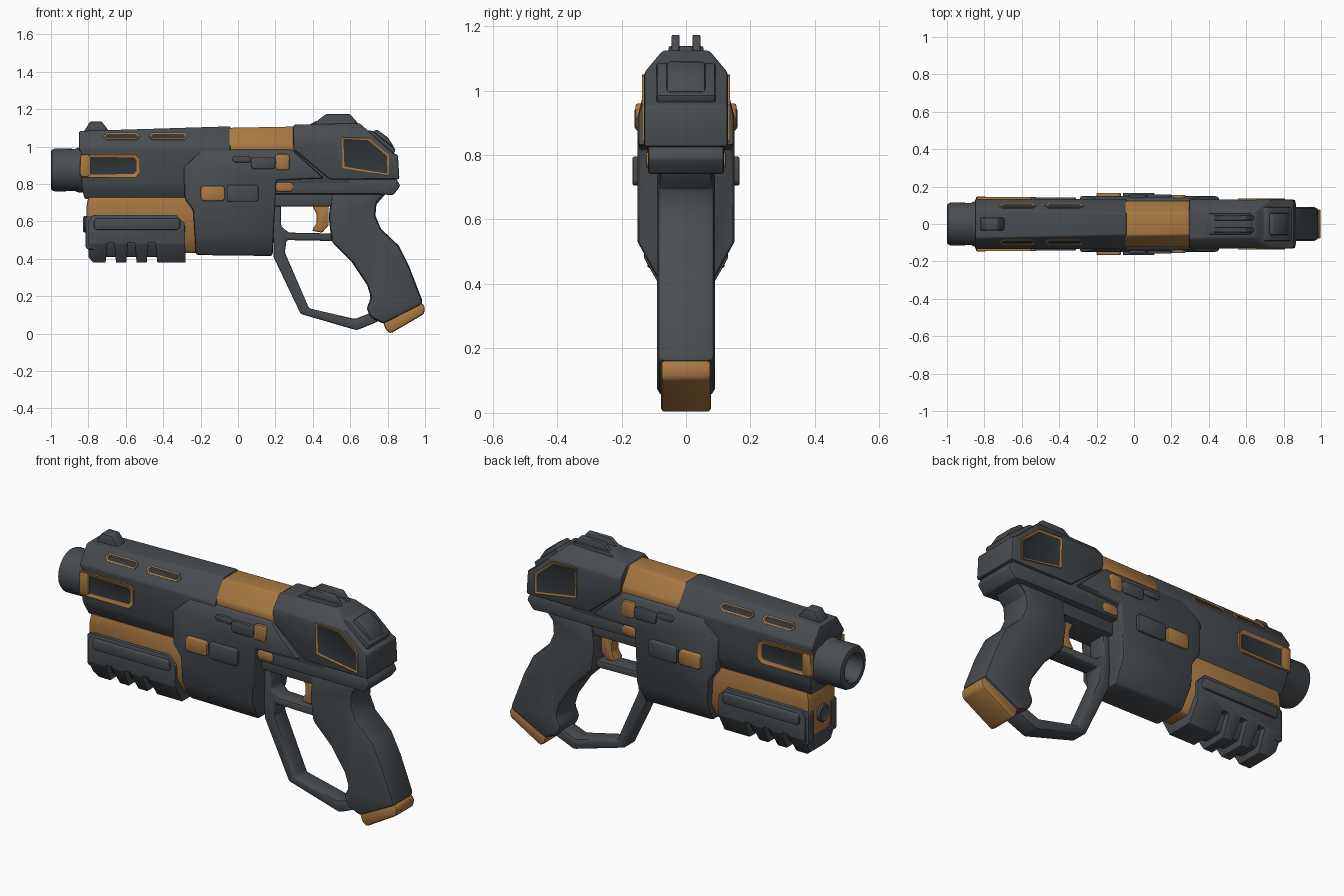
import bpy, bmesh, math
from mathutils import Matrix, Vector


def material(name, rgb):
    m = bpy.data.materials.new(name)
    m.diffuse_color = (*rgb, 1)
    return m


DARK = material("dark_grey", (0.065, 0.074, 0.082))
DEEP = material("deep_grey", (0.03, 0.035, 0.04))
ORANGE = material("orange", (0.40, 0.19, 0.055))


def finish(bm, name, mats, mirror=False):
    me = bpy.data.meshes.new(name)
    bm.to_mesh(me)
    bm.free()
    ob = bpy.data.objects.new(name, me)
    bpy.context.collection.objects.link(ob)
    for m in mats:
        me.materials.append(m)
    bpy.ops.object.select_all(action='DESELECT')
    ob.select_set(True)
    bpy.context.view_layer.objects.active = ob
    bpy.ops.object.shade_smooth_by_angle(angle=math.radians(38))
    if mirror:
        mod = ob.modifiers.new("Mirror", 'MIRROR')
        mod.use_axis = (False, True, False)
        mod.use_mirror_merge = False
    return ob


def extrude_profile(pts, y0, y1):
    bm = bmesh.new()
    face = bm.faces.new([bm.verts.new((x, y0, z)) for x, z in pts])
    new = bmesh.ops.extrude_face_region(bm, geom=[face])['geom']
    for v in new:
        if isinstance(v, bmesh.types.BMVert):
            v.co.y = y1
    if not any(len(f.verts) == len(pts) and abs(f.calc_center_median().y - y0) < 1e-6 for f in bm.faces):
        bm.faces.new([v for v in bm.verts if abs(v.co.y - y0) < 1e-6])
    bmesh.ops.recalc_face_normals(bm, faces=bm.faces[:])
    return bm


def prism(name, pts, y0, y1, mat=DARK, bevel=0.01, cuts=(), mirror=False):
    """Side profile (x, z) extruded along y; cuts are (y, z, ny, nz) planes on both sides."""
    bm = extrude_profile(pts, y0, y1)
    for y, z, ny, nz in cuts:
        for s in (1, -1):
            bmesh.ops.bisect_plane(bm, geom=bm.verts[:] + bm.edges[:] + bm.faces[:], dist=1e-5,
                                   plane_co=(0, s * y, z), plane_no=(0, s * ny, nz), clear_outer=True)
            bmesh.ops.holes_fill(bm, edges=[e for e in bm.edges if e.is_boundary], sides=0)
    bmesh.ops.recalc_face_normals(bm, faces=bm.faces[:])
    if bevel:
        edges = [e for e in bm.edges if e.calc_face_angle(0) > 0.5]
        bmesh.ops.bevel(bm, geom=edges, offset=bevel, segments=2, profile=0.5,
                        affect='EDGES', clamp_overlap=True)
    return finish(bm, name, [mat], mirror)


def solid(name, pts, half, **kw):
    return prism(name, pts, -half, half, **kw)


def side_box(name, x0, x1, z0, z1, y0, y1, mat=DARK):
    c = 0.012
    pts = [(x0 + c, z0), (x1 - c, z0), (x1, z0 + c), (x1, z1 - c),
           (x1 - c, z1), (x0 + c, z1), (x0, z1 - c), (x0, z0 + c)]
    return prism(name, pts, y0, y1, mat=mat, bevel=0.006, mirror=True)


def framed_panel(name, pts, y0, y1, rim, depth, matrix=None):
    """Orange rim around a recessed dark panel, on both sides."""
    bm = extrude_profile(pts, y0, y1)
    face = max((f for f in bm.faces if abs(f.normal.y) > 0.9), key=lambda f: f.calc_center_median().y)
    bmesh.ops.inset_individual(bm, faces=[face], thickness=rim, depth=-depth)
    face.material_index = 1
    if matrix:
        bm.transform(matrix)
    return finish(bm, name, [ORANGE, DEEP], mirror=True)


def lathe(name, pts, z, mat=DARK):
    """(x, radius) outline turned about an axis along x."""
    bm = bmesh.new()
    vs = [bm.verts.new((x, 0, z + r)) for x, r in pts]
    es = [bm.edges.new(p) for p in zip(vs, vs[1:])]
    bmesh.ops.spin(bm, geom=vs + es, cent=(0, 0, z), axis=(1, 0, 0), angle=math.tau, steps=40)
    bmesh.ops.remove_doubles(bm, verts=bm.verts[:], dist=1e-5)
    bmesh.ops.recalc_face_normals(bm, faces=bm.faces[:])
    return finish(bm, name, [mat])


# Barrel with hollow bore
lathe("barrel", [(-0.78, 0.12), (-0.855, 0.12), (-0.87, 0.113), (-0.98, 0.115), (-0.995, 0.108), (-1, 0.098),
                 (-1, 0.078), (-0.985, 0.068), (-0.8, 0.066), (-0.8, 0)], 0.875)

# Slide, orange band and rear housing
solid("slide", [(-0.85, 1.083), (-0.04, 1.108), (-0.04, 0.72), (-0.82, 0.72), (-0.835, 0.78), (-0.838, 0.97),
                (-0.85, 0.98)], 0.134,
      cuts=[(0.13, 1.0, 0.83, 0.55), (0.134, 0.80, 0.93, -0.37)])
solid("orange_band", [(-0.06, 1.10), (0.31, 1.107), (0.31, 0.95), (-0.06, 0.95)], 0.122, mat=ORANGE,
      cuts=[(0.122, 1.01, 0.83, 0.55)])
solid("inner_body", [(-0.05, 0.99), (0.6, 0.99), (0.6, 0.80), (-0.05, 0.80)], 0.12)
solid("rear_housing", [(0.295, 1.117), (0.65, 1.125), (0.83, 0.965), (0.855, 0.955), (0.863, 0.825),
                       (0.49, 0.825), (0.295, 0.985)], 0.13,
      cuts=[(0.13, 1.055, 0.77, 0.64)])
solid("rear_ledge", [(0.19, 0.83), (0.845, 0.83), (0.868, 0.79), (0.83, 0.74), (0.76, 0.745), (0.19, 0.745)], 0.118)
solid("trigger_housing", [(0.17, 0.76), (0.80, 0.76), (0.74, 0.69), (0.50, 0.68), (0.17, 0.68)], 0.08)

# Receiver block
solid("receiver", [(-0.29, 0.89), (-0.19, 0.985), (0.29, 0.985), (0.46, 0.83), (0.205, 0.82), (0.185, 0.415),
                   (-0.225, 0.42), (-0.24, 0.66), (-0.285, 0.72)], 0.15, bevel=0.012,
      cuts=[(0.15, 0.53, 0.88, -0.48), (0.15, 0.92, 0.97, 0.24)])

# Orange lower core, dark ribbed rail and front lamp
solid("lower_core", [(-0.80, 0.73), (-0.22, 0.73), (-0.21, 0.43), (-0.77, 0.43), (-0.81, 0.50), (-0.81, 0.68)],
      0.112, mat=ORANGE, cuts=[(0.112, 0.52, 0.88, -0.48)])
rail = [(-0.80, 0.60), (-0.775, 0.635), (-0.33, 0.635), (-0.285, 0.59), (-0.28, 0.38)]
for x in (-0.46, -0.57, -0.68):
    rail += [(x + 0.028, 0.38), (x + 0.018, 0.485), (x - 0.018, 0.485), (x - 0.028, 0.38)]
rail += [(-0.775, 0.38), (-0.80, 0.41)]
solid("lower_rail", rail, 0.13, bevel=0.007, cuts=[(0.13, 0.48, 0.87, -0.49)])
solid("rail_core", [(-0.79, 0.55), (-0.29, 0.55), (-0.29, 0.41), (-0.79, 0.41)], 0.095,
      cuts=[(0.095, 0.48, 0.87, -0.49)])
side_box("rail_strip", -0.77, -0.31, 0.555, 0.615, 0.12, 0.142)
side_box("rail_nose_gap", -0.815, -0.76, 0.45, 0.63, 0.07, 0.12)
lathe("front_lamp", [(-0.78, 0.045), (-0.822, 0.045), (-0.828, 0.038), (-0.822, 0.03), (-0.822, 0)], 0.585)

# Grip, orange butt cap, hand guard and trigger
solid("grip", [(0.50, 0.76), (0.485, 0.62), (0.50, 0.49), (0.61, 0.38), (0.69, 0.26), (0.712, 0.19), (0.685, 0.135),
               (0.71, 0.085), (0.78, 0.05), (0.992, 0.16), (0.915, 0.36), (0.86, 0.47), (0.765, 0.56),
               (0.735, 0.63), (0.74, 0.70), (0.80, 0.76)], 0.09, bevel=0.022)
solid("butt_cap", [(0.775, 0.065), (0.985, 0.165), (1.0, 0.14), (0.995, 0.105), (0.815, 0.0), (0.79, 0.02)],
      0.078, mat=ORANGE, bevel=0.012)
solid("hand_guard", [(0.185, 0.70), (0.19, 0.41), (0.335, 0.105), (0.635, 0.018), (0.75, 0.065), (0.72, 0.115),
                     (0.625, 0.078), (0.38, 0.135), (0.25, 0.435), (0.26, 0.50), (0.51, 0.495), (0.51, 0.535),
                     (0.27, 0.54), (0.23, 0.575), (0.23, 0.70)], 0.05)
solid("trigger", [(0.39, 0.70), (0.485, 0.70), (0.485, 0.58), (0.45, 0.54), (0.395, 0.55), (0.42, 0.59),
                  (0.42, 0.64)], 0.032, mat=ORANGE, bevel=0.008)

# Sights
solid("front_sight", [(-0.83, 1.07), (-0.79, 1.135), (-0.73, 1.135), (-0.68, 1.07)], 0.035, bevel=0.008)
solid("rear_sight_base", [(0.35, 1.10), (0.42, 1.138), (0.62, 1.138), (0.68, 1.09)], 0.055, bevel=0.008)
prism("rear_sight_blades", [(0.40, 1.12), (0.47, 1.173), (0.60, 1.173), (0.645, 1.12)], 0.02, 0.045,
      bevel=0.005, mirror=True)

# Stepped hammer button on the rear slope
solid("hammer_plate", [(0.67, 1.09), (0.72, 1.084), (0.845, 0.985), (0.825, 0.95), (0.70, 1.03)], 0.092)
solid("hammer_button", [(0.715, 1.07), (0.74, 1.093), (0.80, 1.05), (0.836, 0.995), (0.80, 0.98)], 0.06)

# Framed windows on the sides
framed_panel("front_window", [(-0.842, 0.96), (-0.55, 0.96), (-0.525, 0.935), (-0.525, 0.86), (-0.55, 0.835),
                              (-0.842, 0.835)], 0.12, 0.145, 0.02, 0.009)
side_box("front_window_end", -0.845, -0.79, 0.837, 0.958, 0.12, 0.146, ORANGE)
framed_panel("rear_window", [(0.555, 1.05), (0.70, 1.045), (0.807, 0.955), (0.807, 0.845), (0.56, 0.885)],
             0.12, 0.137, 0.012, 0.005)

# Vent slots on the slide chamfer
tilt = Matrix.Translation(Vector((0, 0.095, 1.0525))) @ Matrix.Rotation(math.atan2(0.55, 0.83), 4, 'X')
for i, (a, b) in enumerate([(-0.72, -0.525), (-0.475, -0.27)]):
    framed_panel(f"vent_slot_{i + 1}", [(a, 0), (a + 0.018, 0.022), (b - 0.018, 0.022), (b, 0), (b - 0.018, -0.022),
                                        (a + 0.018, -0.022)], -0.01, 0.007, 0.008, 0.004, tilt)

# Buttons and catches on the receiver
side_box("orange_button", -0.20, -0.07, 0.71, 0.79, 0.14, 0.166, ORANGE)
side_box("dark_button", -0.06, 0.11, 0.705, 0.795, 0.14, 0.166)
side_box("small_catch", -0.03, 0.07, 0.915, 0.95, 0.13, 0.157)
side_box("long_catch", 0.07, 0.20, 0.88, 0.945, 0.13, 0.159)
side_box("orange_catch", 0.20, 0.275, 0.875, 0.96, 0.13, 0.156, ORANGE)
side_box("orange_pin", 0.20, 0.295, 0.76, 0.81, 0.10, 0.124, ORANGE)
